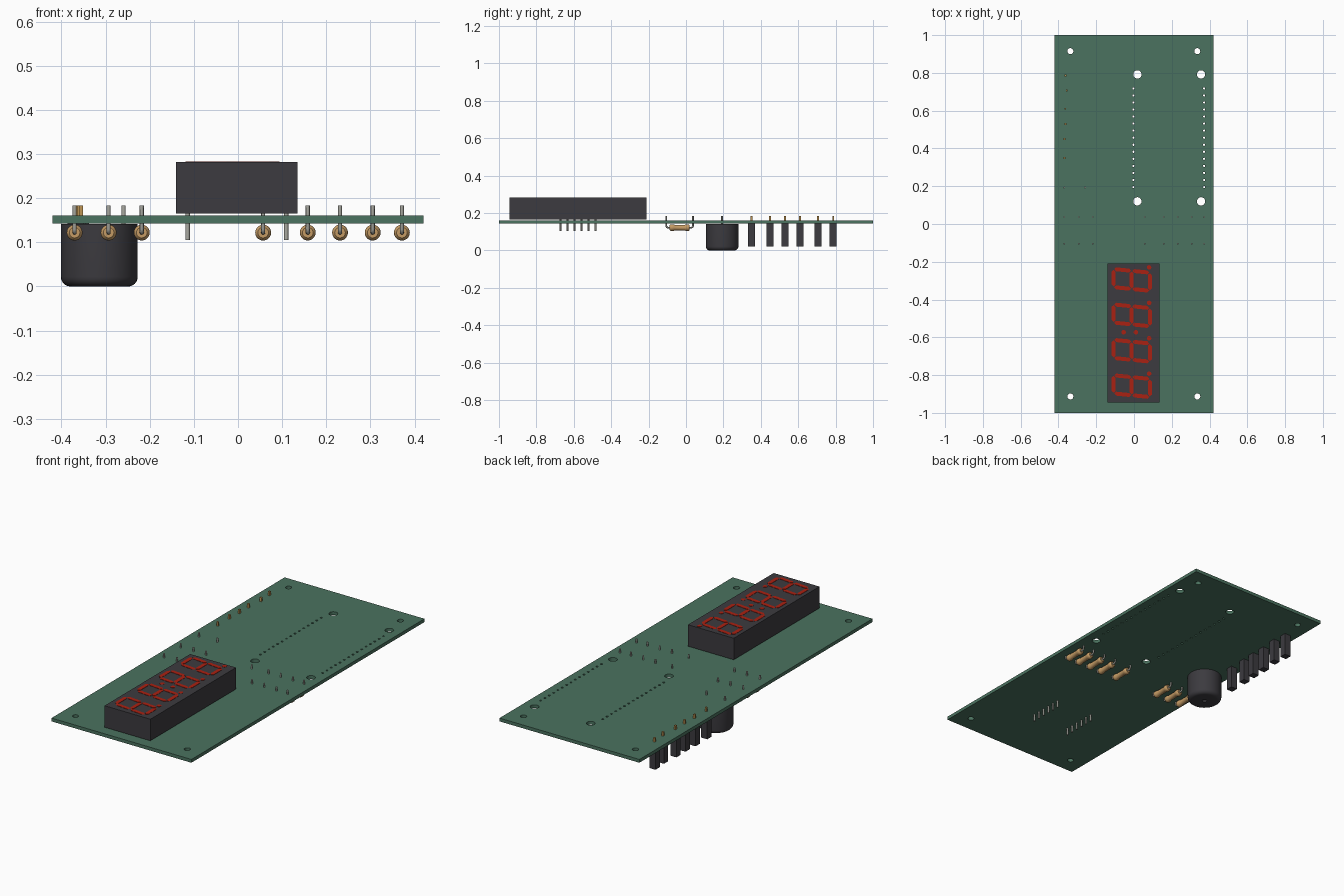
import bpy, bmesh, math
from mathutils import Matrix, Vector

if "Cube" in bpy.data.objects:
    bpy.data.objects.remove(bpy.data.objects["Cube"])


def material(name, rgb):
    m = bpy.data.materials.new(name)
    m.use_nodes = True
    m.diffuse_color = (*rgb, 1)
    m.node_tree.nodes["Principled BSDF"].inputs["Base Color"].default_value = (*rgb, 1)
    return m


GREEN = material("board green", (0.07, 0.17, 0.115))
BLACK = material("black plastic", (0.045, 0.043, 0.05))
RED = material("segment red", (0.40, 0.015, 0.006))
TAN = material("resistor tan", (0.56, 0.33, 0.13))
STEEL = material("lead grey", (0.40, 0.40, 0.36))
GOLD = material("pin gold", (0.52, 0.30, 0.09))

BOARD_LOW, BOARD_TOP, LEAD_TOP = 0.143, 0.161, 0.183


def finish(bm, name, mat, smooth=False):
    bmesh.ops.recalc_face_normals(bm, faces=bm.faces)
    mesh = bpy.data.meshes.new(name)
    bm.to_mesh(mesh)
    bm.free()
    obj = bpy.data.objects.new(name, mesh)
    bpy.context.collection.objects.link(obj)
    mesh.materials.append(mat)
    bpy.ops.object.select_all(action="DESELECT")
    bpy.context.view_layer.objects.active = obj
    obj.select_set(True)
    if smooth:
        bpy.ops.object.shade_smooth_by_angle(angle=math.radians(35))
    return obj


def add_box(bm, x, y, z):
    """Box from (low, high) pairs."""
    centre = [sum(p) / 2 for p in (x, y, z)]
    size = [p[1] - p[0] for p in (x, y, z)]
    bmesh.ops.create_cube(bm, size=1, matrix=Matrix.Translation(centre) @ Matrix.Diagonal((*size, 1)))


def add_rod(bm, x, y, r, z0, z1, sides=12):
    bmesh.ops.create_cone(bm, cap_ends=True, segments=sides, radius1=r, radius2=r, depth=z1 - z0,
                          matrix=Matrix.Translation((x, y, (z0 + z1) / 2)))


def add_prism(bm, points, z0, z1):
    face = bm.faces.new([bm.verts.new((x, y, z0)) for x, y in points])
    top = bmesh.ops.extrude_face_region(bm, geom=[face])["geom"]
    bmesh.ops.translate(bm, vec=(0, 0, z1 - z0), verts=[v for v in top if isinstance(v, bmesh.types.BMVert)])


def lathe(profile, matrix, name, mat, sides=24):
    """Spin (radius, height) points about z, then place with the matrix."""
    bm = bmesh.new()
    verts = [bm.verts.new((r, 0, z)) for r, z in profile]
    edges = [bm.edges.new(pair) for pair in zip(verts, verts[1:])]
    bmesh.ops.spin(bm, geom=verts + edges, cent=(0, 0, 0), axis=(0, 0, 1), angle=math.tau, steps=sides)
    bmesh.ops.remove_doubles(bm, verts=bm.verts, dist=0.0001)
    bmesh.ops.transform(bm, matrix=matrix, verts=bm.verts)
    return finish(bm, name, mat, True)


# Circuit board with drilled holes
bm = bmesh.new()
add_box(bm, (-0.42, 0.42), (-1, 1), (BOARD_LOW, BOARD_TOP))
board = finish(bm, "circuit_board", GREEN)

bm = bmesh.new()
for x in (-0.337, 0.335):
    for y in (-0.913, 0.915):
        add_rod(bm, x, y, 0.016, 0.1, 0.2, 20)
for x in (0.018, 0.355):
    for y in (0.12, 0.792):
        add_rod(bm, x, y, 0.022, 0.1, 0.2, 24)
for x in (-0.003, 0.371):
    for i in range(15):
        add_rod(bm, x, 0.457 + (i - 7) * 0.0373, 0.006, 0.1, 0.2, 10)
cutter = finish(bm, "hole_cutter", GREEN)
cutter.hide_render = True
drill = board.modifiers.new("holes", "BOOLEAN")
drill.operation = "DIFFERENCE"
drill.solver = "EXACT"
drill.object = cutter
bpy.context.view_layer.objects.active = board
bpy.ops.object.modifier_apply(modifier=drill.name)
bpy.data.objects.remove(cutter)

# Display housing and its legs
bm = bmesh.new()
add_box(bm, (-0.14, 0.135), (-0.945, -0.21), (0.165, 0.282))
finish(bm, "display_housing", BLACK)

bm = bmesh.new()
for x in (-0.114, 0.109):
    for i in range(6):
        add_rod(bm, x, -0.578 + (i - 2.5) * 0.0373, 0.005, 0.105, 0.17)
finish(bm, "display_legs", STEEL, True)

# Lit segments: digits read along +y with their tops towards -x
SEG_Z = (0.2815, 0.2835)
HALF_W, HALF_H, STROKE = 0.048, 0.096, 0.0105


def add_segment(bm, base_y, a, b):
    """Pointed bar between two digit corners, slanted like the digit."""
    a, b = Vector(a), Vector(b)
    along = (b - a).normalized()
    side = Vector((-along.y, along.x)) * STROKE
    a, b = a + along * 0.003, b - along * 0.003
    tip = along * STROKE
    outline = [a, a + tip + side, b - tip + side, b, b - tip - side, a + tip - side]
    add_prism(bm, [(-0.012 - p.y, base_y + p.x + 0.1 * p.y) for p in outline], *SEG_Z)


bm = bmesh.new()
for digit in range(4):
    y = -0.296 - digit * 0.1875
    for v in (-HALF_H, 0, HALF_H):
        add_segment(bm, y, (-HALF_W, v), (HALF_W, v))
    for u in (-HALF_W, HALF_W):
        for v in (-HALF_H, 0):
            add_segment(bm, y, (u, v), (u, v + HALF_H))
    add_rod(bm, 0.08, y + 0.066, 0.012, *SEG_Z, 16)
for x in (-0.055, 0.01):
    add_rod(bm, x, -0.573, 0.012, *SEG_Z, 16)
finish(bm, "display_segments", RED)

# Resistors under the board with bent leads
HALF_BODY = [(0, -0.054), (0.012, -0.054), (0.0165, -0.05), (0.018, -0.044),
             (0.018, -0.034), (0.015, -0.027)]
BODY = HALF_BODY + [(r, -z) for r, z in reversed(HALF_BODY)]
RES_Y, RES_Z, REACH, BEND = -0.034, 0.122, 0.071, 0.008
for n, x in enumerate((-0.37, -0.293, -0.218, 0.057, 0.158, 0.231, 0.305, 0.371), 1):
    place = Matrix.Translation((x, RES_Y, RES_Z)) @ Matrix.Rotation(math.pi / 2, 4, "X")
    lathe(BODY, place, f"resistor_body_{n}", TAN, 20)
    curve = bpy.data.curves.new(f"resistor_lead_{n}", "CURVE")
    curve.dimensions = "3D"
    curve.bevel_depth = 0.0047
    curve.bevel_resolution = 2
    curve.use_fill_caps = True
    half = [(REACH, LEAD_TOP), (REACH, RES_Z + BEND),
            (REACH - BEND * 0.3, RES_Z + BEND * 0.3), (REACH - BEND, RES_Z)]
    path = half + [(-y, z) for y, z in reversed(half)]
    spline = curve.splines.new("POLY")
    spline.points.add(len(path) - 1)
    for point, (y, z) in zip(spline.points, path):
        point.co = (x, RES_Y + y, z, 1)
    curve.materials.append(STEEL)
    bpy.context.collection.objects.link(bpy.data.objects.new(curve.name, curve))

# Round buzzer with a small sound hole underneath
BUZZ_X, BUZZ_Y, BUZZ_R, ROUND = -0.314, 0.193, 0.087, 0.022
profile = [(0, 0.012), (0.012, 0.012), (0.012, 0)]
for i in range(7):
    a = i / 6 * math.pi / 2
    profile.append((BUZZ_R - ROUND + ROUND * math.sin(a), ROUND - ROUND * math.cos(a)))
profile += [(BUZZ_R, BOARD_LOW - 0.002), (0, BOARD_LOW - 0.002)]
lathe(profile, Matrix.Translation((BUZZ_X, BUZZ_Y, 0)), "buzzer", BLACK, 40)

bm = bmesh.new()
for x in (-0.37, -0.259):
    add_rod(bm, x, BUZZ_Y, 0.0047, 0.13, LEAD_TOP)
finish(bm, "buzzer_leads", STEEL, True)

# Row of single header sockets below the back edge, with gold pins
sockets, pins = bmesh.new(), bmesh.new()
for x, y in ((-0.367, 0.35), (-0.367, 0.45), (-0.363, 0.53),
             (-0.364, 0.61), (-0.356, 0.706), (-0.362, 0.787)):
    add_box(sockets, (x - 0.0185, x + 0.0185), (y - 0.0185, y + 0.0185), (0.02, BOARD_LOW))
    add_box(pins, (x - 0.005, x + 0.005), (y - 0.005, y + 0.005), (0.13, LEAD_TOP))
finish(sockets, "header_sockets", BLACK)
finish(pins, "header_pins", GOLD)
